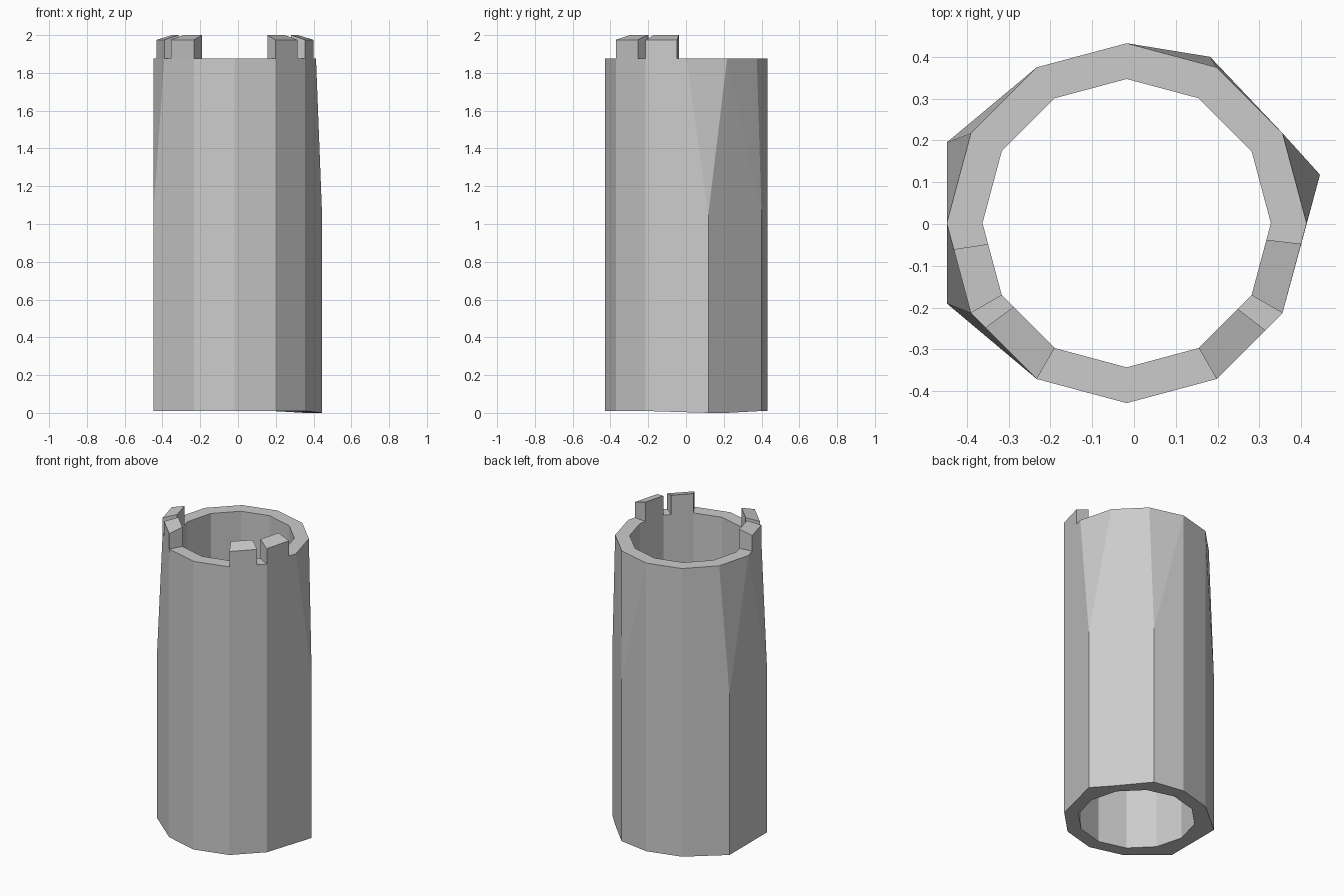
import bpy, bmesh, math
from mathutils import Vector

if "Cube" in bpy.data.objects:
    bpy.data.objects.remove(bpy.data.objects["Cube"])

CX, CY = -0.0175, 0.002
R_OUT, R_IN = 0.4305, 0.345
Z_TOP, Z_MID, Z_BASE = 1.875, 1.05, 0.01


def ring_point(i, r, z):
    a = math.radians(30 * i)
    return Vector((CX + r * math.cos(a), CY + r * math.sin(a), z))


def finish(name, bm):
    bmesh.ops.recalc_face_normals(bm, faces=bm.faces[:])
    me = bpy.data.meshes.new(name)
    bm.to_mesh(me)
    bm.free()
    ob = bpy.data.objects.new(name, me)
    bpy.context.collection.objects.link(ob)
    return ob


# Tower shell: twelve-sided tube whose lower corners bulge outwards
bulge = {0: (0.445, 0.118), 2: (0.182, 0.40),
         5: (-0.448, 0.195), 7: (-0.448, -0.19)}


def lower_ring(z):
    pts = [ring_point(i, R_OUT, z) for i in range(12)]
    for i, (x, y) in bulge.items():
        pts[i] = Vector((x, y, z))
    return pts


base = lower_ring(Z_BASE)
for i in (0, 1):
    base[i].z = 0.0   # slightly uneven foot
rings = [
    [ring_point(i, R_IN, Z_BASE) for i in range(12)],
    base,
    lower_ring(Z_MID),
    [ring_point(i, R_OUT, Z_TOP) for i in range(12)],
    [ring_point(i, R_IN, Z_TOP) for i in range(12)],
]
bm = bmesh.new()
vs = [[bm.verts.new(p) for p in ring] for ring in rings]
for k in range(5):
    lo, hi = vs[k], vs[(k + 1) % 5]
    for i in range(12):
        j = (i + 1) % 12
        quad = (lo[i], lo[j], hi[j], hi[i])
        # Split the tapered wall from each bulged corner to its neighbours above
        if k == 1 or (k == 2 and (i in bulge or j in bulge)):
            if i in bulge:
                bm.faces.new((lo[i], lo[j], hi[j]))
                bm.faces.new((lo[i], hi[j], hi[i]))
            else:
                bm.faces.new((lo[i], lo[j], hi[i]))
                bm.faces.new((lo[j], hi[j], hi[i]))
        else:
            bm.faces.new(quad)
finish("tower_shell", bm)


# Battlement teeth: sit on the rim, tops slope down to the outside
def tooth(name, start, end, length):
    bm = bmesh.new()
    sections = []
    for t in (0.0, length):
        sec = []
        for r, z in ((R_OUT, Z_TOP), (R_OUT, 1.975), (R_IN, 2.0), (R_IN, Z_TOP)):
            sec.append(bm.verts.new(
                ring_point(start, r, z).lerp(ring_point(end, r, z), t)))
        sections.append(sec)
    a, b = sections
    bm.faces.new(a)
    bm.faces.new(b)
    for i in range(3):   # open underside rests on the rim
        bm.faces.new((a[i], a[i + 1], b[i + 1], b[i]))
    finish(name, bm)


tooth("front_left_tooth", 8, 7, 0.78)
tooth("left_tooth", 7, 6, 0.71)
tooth("front_right_tooth", 10, 11, 0.74)
tooth("right_tooth", 11, 12, 0.77)
